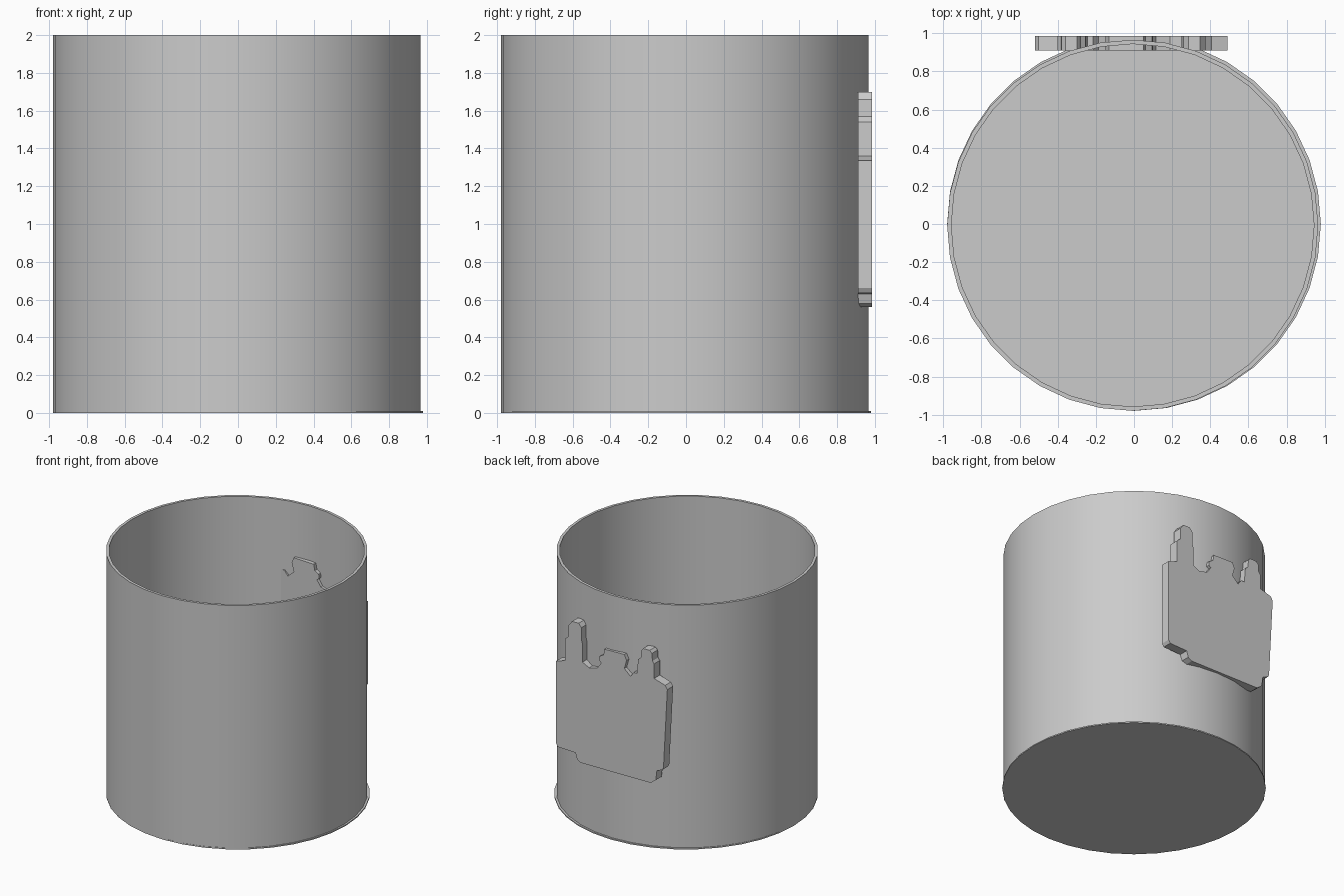
import bpy, bmesh, math

if "Cube" in bpy.data.objects:
    bpy.data.objects.remove(bpy.data.objects["Cube"])

SIDES = 36

grey = bpy.data.materials.new("plain grey")
grey.diffuse_color = (0.6, 0.6, 0.6, 1)
grey.use_nodes = True
grey.node_tree.nodes["Principled BSDF"].inputs["Base Color"].default_value = grey.diffuse_color


def make_object(name, bm):
    bmesh.ops.recalc_face_normals(bm, faces=bm.faces)
    mesh = bpy.data.meshes.new(name)
    bm.to_mesh(mesh)
    bm.free()
    mesh.materials.append(grey)
    obj = bpy.data.objects.new(name, mesh)
    bpy.context.collection.objects.link(obj)
    bpy.ops.object.select_all(action='DESELECT')
    obj.select_set(True)
    bpy.context.view_layer.objects.active = obj
    bpy.ops.object.shade_smooth_by_angle(angle=math.radians(30))
    return obj


def ring(bm, radius, z, cx, cy):
    step = 2 * math.pi / SIDES
    return [bm.verts.new((cx + radius * math.cos(i * step),
                          cy + radius * math.sin(i * step), z)) for i in range(SIDES)]


# Open wall: a hollow tube, very slightly off centre
bm = bmesh.new()
rings = [ring(bm, r, z, -0.007, -0.007)
         for r, z in ((0.973, 0.01), (0.973, 2), (0.951, 2), (0.951, 0.01))]
for a, b in zip(rings, rings[1:] + rings[:1]):
    for i in range(SIDES):
        j = (i + 1) % SIDES
        bm.faces.new((a[i], a[j], b[j], b[i]))
make_object("cup_wall", bm)

# Thin base disc
bm = bmesh.new()
low, high = ring(bm, 0.98, 0, 0, 0), ring(bm, 0.98, 0.01, 0, 0)
bm.faces.new(low)
bm.faces.new(high)
for i in range(SIDES):
    j = (i + 1) % SIDES
    bm.faces.new((low[i], low[j], high[j], high[i]))
make_object("base_disc", bm)

# Castle-shaped plaque on the back, outline as (x, z)
outline = [
    (0.49, 0.66), (0.49, 1.335), (0.41, 1.36),
    # tall tower
    (0.41, 1.54), (0.375, 1.57), (0.375, 1.66), (0.345, 1.70), (0.285, 1.70),
    (0.26, 1.67), (0.26, 1.57), (0.25, 1.54), (0.25, 1.39), (0.19, 1.36),
    # middle block
    (0.115, 1.38), (0.08, 1.43), (0.10, 1.445), (0.095, 1.48), (0.06, 1.50),
    (0.05, 1.55), (-0.13, 1.555), (-0.15, 1.51), (-0.13, 1.44), (-0.185, 1.39),
    (-0.215, 1.43), (-0.245, 1.43),
    # short tower
    (-0.255, 1.55), (-0.28, 1.57), (-0.285, 1.63), (-0.30, 1.65), (-0.36, 1.65),
    (-0.38, 1.63), (-0.385, 1.57), (-0.40, 1.55), (-0.40, 1.43),
    # side and stepped underside
    (-0.50, 1.40), (-0.52, 1.37), (-0.485, 0.72), (-0.475, 0.70), (-0.425, 0.68),
    (-0.415, 0.60), (-0.37, 0.565), (0.265, 0.56), (0.30, 0.58), (0.315, 0.63),
    (0.475, 0.635),
]
bm = bmesh.new()
face = bm.faces.new([bm.verts.new((x, 0.91, z)) for x, z in outline])
out = bmesh.ops.extrude_face_region(bm, geom=[face], use_keep_orig=True)
moved = [g for g in out["geom"] if isinstance(g, bmesh.types.BMVert)]
bmesh.ops.translate(bm, verts=moved, vec=(0, 0.075, 0))
make_object("back_plaque", bm)
